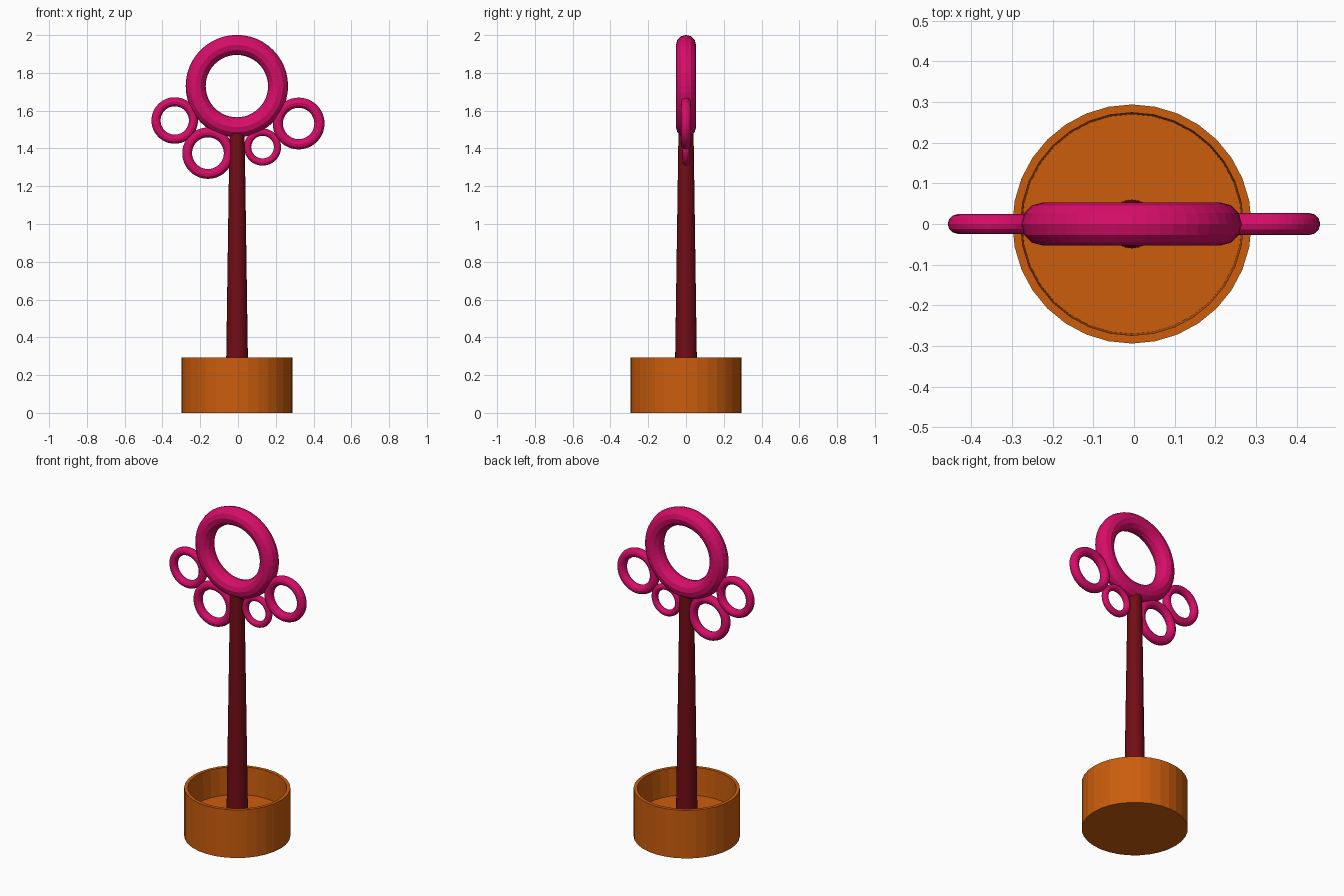
import bpy, bmesh, math
from mathutils import Vector

if "Cube" in bpy.data.objects:
    bpy.data.objects.remove(bpy.data.objects["Cube"])

CX = -0.005


def material(name, color):
    m = bpy.data.materials.new(name)
    m.diffuse_color = (*color, 1)
    m.use_nodes = True
    m.node_tree.nodes["Principled BSDF"].inputs["Base Color"].default_value = m.diffuse_color
    return m


ORANGE = material("orange", (0.60, 0.11, 0.004))
MAROON = material("maroon", (0.17, 0.004, 0.008))
PINK = material("pink", (0.68, 0.004, 0.14))


def lathe(name, profile, sides, mat):
    """Revolve (radius, z) points around the vertical axis; both ends are capped."""
    bm = bmesh.new()
    rings = []
    for r, z in profile:
        rings.append([bm.verts.new((CX + r * math.cos(2 * math.pi * i / sides),
                                    r * math.sin(2 * math.pi * i / sides), z))
                      for i in range(sides)])
    for a, b in zip(rings, rings[1:]):
        for i in range(sides):
            j = (i + 1) % sides
            bm.faces.new((a[i], a[j], b[j], b[i]))
    bm.faces.new(rings[0][::-1])
    bm.faces.new(rings[-1])
    bmesh.ops.recalc_face_normals(bm, faces=bm.faces)
    me = bpy.data.meshes.new(name)
    bm.to_mesh(me)
    bm.free()
    ob = bpy.data.objects.new(name, me)
    bpy.context.collection.objects.link(ob)
    me.materials.append(mat)
    return ob


def ring(name, x, z, outer, tube):
    """Upright torus facing the front."""
    bpy.ops.mesh.primitive_torus_add(
        location=(x, 0, z), rotation=(math.pi / 2, 0, 0),
        major_radius=outer - tube, minor_radius=tube,
        major_segments=48, minor_segments=12)
    ob = bpy.context.object
    ob.name = name
    ob.data.materials.append(PINK)


# Hollow pot with a raised floor
lathe("pot", [(0.294, 0), (0.294, 0.293), (0.274, 0.293), (0.270, 0.125)], 32, ORANGE)

# Tapered trunk standing on the pot floor
lathe("trunk", [(0.060, 0.11), (0.040, 1.485)], 24, MAROON)

# Foliage rings
ring("crown_ring", -0.006, 1.73, 0.271, 0.053)
ring("left_ring", -0.335, 1.548, 0.123, 0.024)
ring("lower_left_ring", -0.159, 1.375, 0.136, 0.026)
ring("lower_right_ring", 0.130, 1.407, 0.098, 0.019)
ring("right_ring", 0.321, 1.532, 0.137, 0.027)
